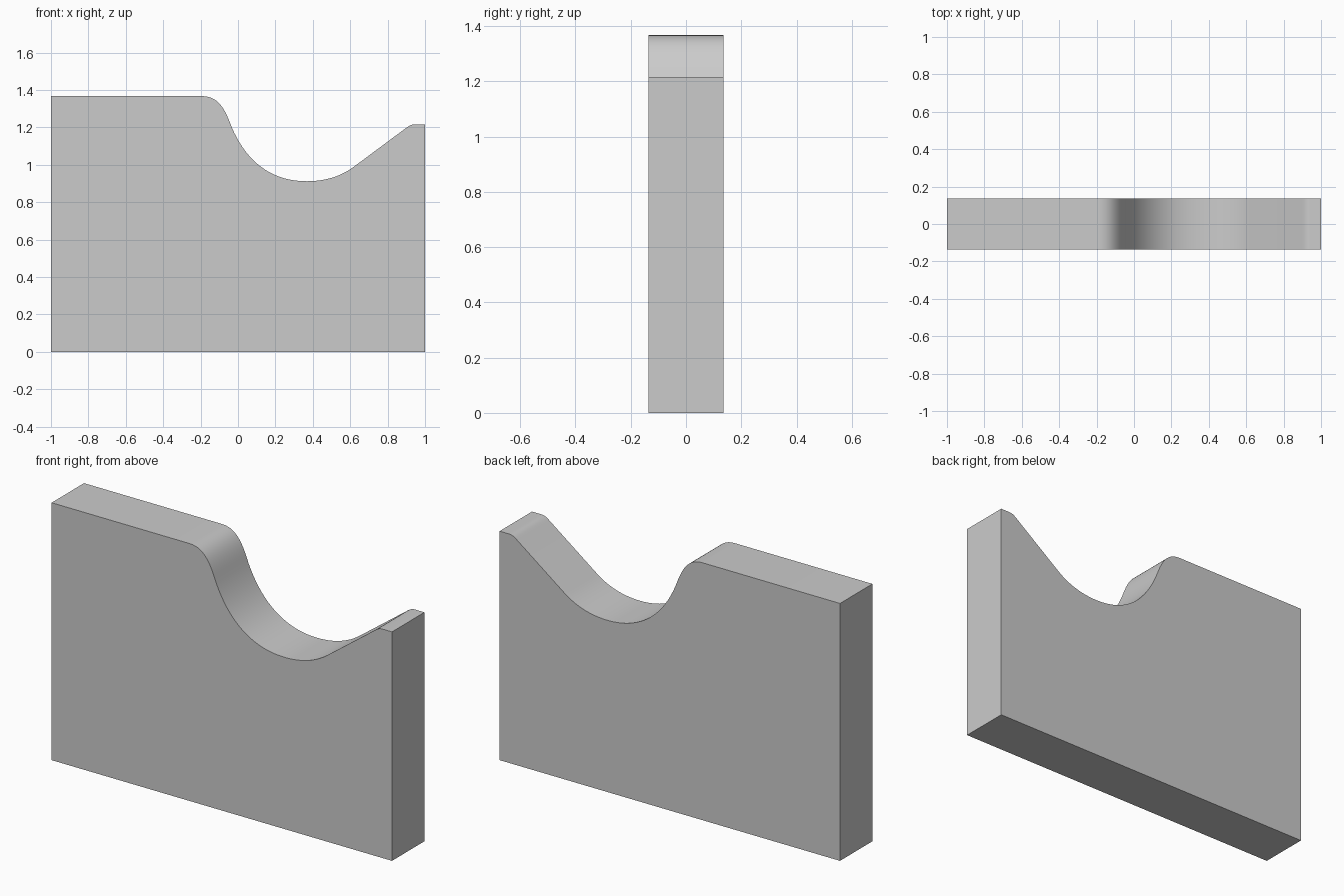
import bpy, bmesh, math
from mathutils import Vector
from mathutils.geometry import interpolate_bezier

if "Cube" in bpy.data.objects:
    bpy.data.objects.remove(bpy.data.objects["Cube"])

HALF_DEPTH = 0.136


def bezier(a, ha, hb, b, steps):
    pts = [Vector((p[0], 0, p[1])) for p in (a, ha, hb, b)]
    return [(p.x, p.z) for p in interpolate_bezier(*pts, steps)]


# Front outline: square base, rounded shoulder, scooped cradle, sloped lip
outline = [(-1, 0), (1, 0), (1, 1.216)]
top = bezier((-0.19, 1.367), (-0.11, 1.367), (-0.074, 1.304), (-0.045, 1.23), 14)
top += bezier((-0.045, 1.23), (0.03, 1.03), (0.167, 0.912), (0.367, 0.912), 20)[1:]
top += bezier((0.367, 0.912), (0.46, 0.912), (0.546, 0.935), (0.62, 0.99), 14)[1:]
top += bezier((0.90, 1.198), (0.915, 1.209), (0.925, 1.216), (0.945, 1.216), 8)
outline += list(reversed(top)) + [(-1, 1.367)]

# Extrude the outline through the depth
bm = bmesh.new()
face = bm.faces.new([bm.verts.new((x, -HALF_DEPTH, z)) for x, z in outline])
result = bmesh.ops.extrude_face_region(bm, geom=[face], use_keep_orig=True)
moved = [v for v in result["geom"] if isinstance(v, bmesh.types.BMVert)]
bmesh.ops.translate(bm, verts=moved, vec=(0, 2 * HALF_DEPTH, 0))
bmesh.ops.recalc_face_normals(bm, faces=bm.faces)

mesh = bpy.data.meshes.new("cradle_plate")
bm.to_mesh(mesh)
bm.free()
plate = bpy.data.objects.new("cradle_plate", mesh)
bpy.context.collection.objects.link(plate)

# Smooth scoop, crisp edges
bpy.context.view_layer.objects.active = plate
plate.select_set(True)
bpy.ops.object.shade_smooth_by_angle(angle=math.radians(30))
